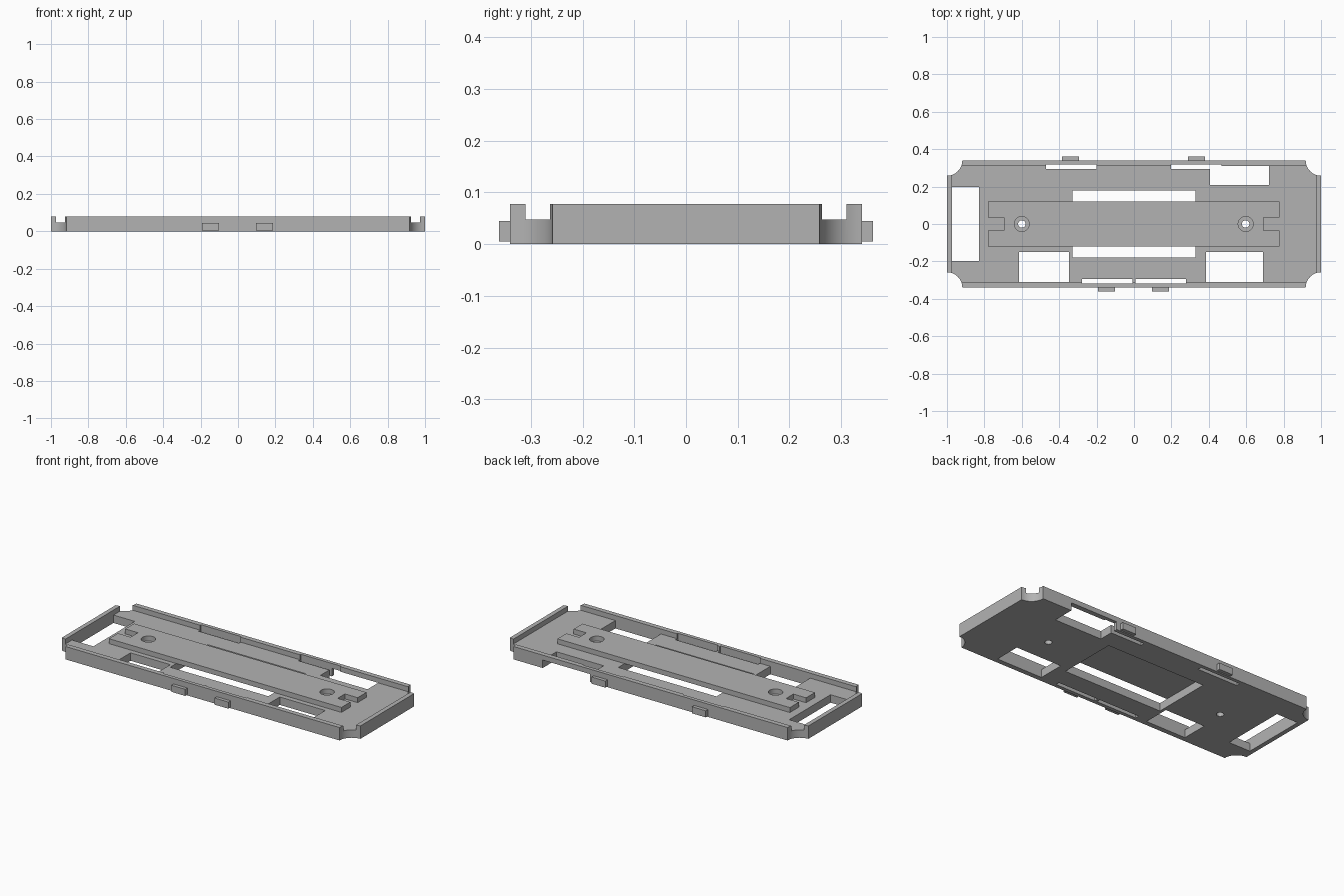
import bpy
import bmesh
from mathutils import Matrix

default = bpy.data.objects.get("Cube")
if default:
    bpy.data.objects.remove(default, do_unlink=True)

FLOOR, TOP = 0.048, 0.078      # plate thickness, rim height
LOW, HIGH = -0.05, 0.15        # cutters pass right through

grey = bpy.data.materials.new("plain_grey")
grey.use_nodes = True
colour = (0.45, 0.45, 0.45, 1)
grey.diffuse_color = colour
grey.node_tree.nodes["Principled BSDF"].inputs["Base Color"].default_value = colour


def finish(bm, name):
    mesh = bpy.data.meshes.new(name)
    bm.to_mesh(mesh)
    bm.free()
    mesh.materials.append(grey)
    obj = bpy.data.objects.new(name, mesh)
    bpy.context.collection.objects.link(obj)
    return obj


def box(name, x0, x1, y0, y1, z0, z1):
    bm = bmesh.new()
    bmesh.ops.create_cube(bm, size=1)
    for v in bm.verts:
        v.co.x = x1 if v.co.x > 0 else x0
        v.co.y = y1 if v.co.y > 0 else y0
        v.co.z = z1 if v.co.z > 0 else z0
    return finish(bm, name)


def cylinder(name, x, y, radius):
    bm = bmesh.new()
    bmesh.ops.create_cone(bm, cap_ends=True, segments=48, radius1=radius,
                          radius2=radius, depth=HIGH - LOW,
                          matrix=Matrix.Translation((x, y, (LOW + HIGH) / 2)))
    return finish(bm, name)


def cut(target, cutter):
    cutter.hide_render = True
    mod = target.modifiers.new("cut", 'BOOLEAN')
    mod.operation = 'DIFFERENCE'
    mod.solver = 'EXACT'
    mod.object = cutter
    bpy.context.view_layer.objects.active = target
    bpy.ops.object.modifier_apply(modifier=mod.name)
    bpy.data.objects.remove(cutter, do_unlink=True)


# Base tray with a raised rim
tray = box("base_tray", -1, 1, -0.34, 0.34, 0, TOP)
cut(tray, box("pocket", -0.973, 0.973, -0.31, 0.31, FLOOR, HIGH))

# Openings through the floor
for x0, x1, y0, y1 in [(-0.973, -0.83, -0.198, 0.198),
                       (-0.615, -0.348, -0.31, -0.15),
                       (0.385, 0.69, -0.31, -0.15),
                       (-0.33, 0.328, -0.178, 0.18)]:
    cut(tray, box("opening", x0, x1, y0, y1, LOW, HIGH))

# Side opening that also passes under the rim
cut(tray, box("side_opening", 0.406, 0.722, 0.208, 0.4, LOW, FLOOR))

# Narrow clip slots along the rims
for x0, side in [(-0.47, 1), (0.198, 1), (-0.278, -1), (0.007, -1)]:
    y0, y1 = sorted((side * 0.294, side * 0.318))
    cut(tray, box("slot", x0, x0 + 0.27, y0, y1, LOW, HIGH))

# Scooped corners
for sx in (-1, 1):
    for sy in (-1, 1):
        cut(tray, cylinder("corner_scoop", sx, sy * 0.34, 0.082))

# Raised centre bar with notched ends
bar = box("centre_bar", -0.78, 0.777, -0.12, 0.12, FLOOR, TOP)
cut(bar, box("notch", -0.9, -0.695, -0.035, 0.035, LOW, HIGH))
cut(bar, box("notch", 0.692, 0.9, -0.035, 0.035, LOW, HIGH))

# Stepped screw holes
for x in (-0.6, 0.597):
    cut(bar, cylinder("screw_recess", x, 0, 0.04))
    cut(tray, cylinder("screw_hole", x, 0, 0.02))

# Outer clip tabs
for i, (x0, side) in enumerate([(-0.385, 1), (0.288, 1), (-0.193, -1), (0.096, -1)]):
    y0, y1 = sorted((side * 0.335, side * 0.361))
    box(f"clip_tab_{i + 1}", x0, x0 + 0.092, y0, y1, 0.005, 0.045)

# Smooth the round surfaces while keeping corners sharp
for obj in (tray, bar):
    bpy.ops.object.select_all(action='DESELECT')
    obj.select_set(True)
    bpy.context.view_layer.objects.active = obj
    bpy.ops.object.shade_smooth_by_angle()
